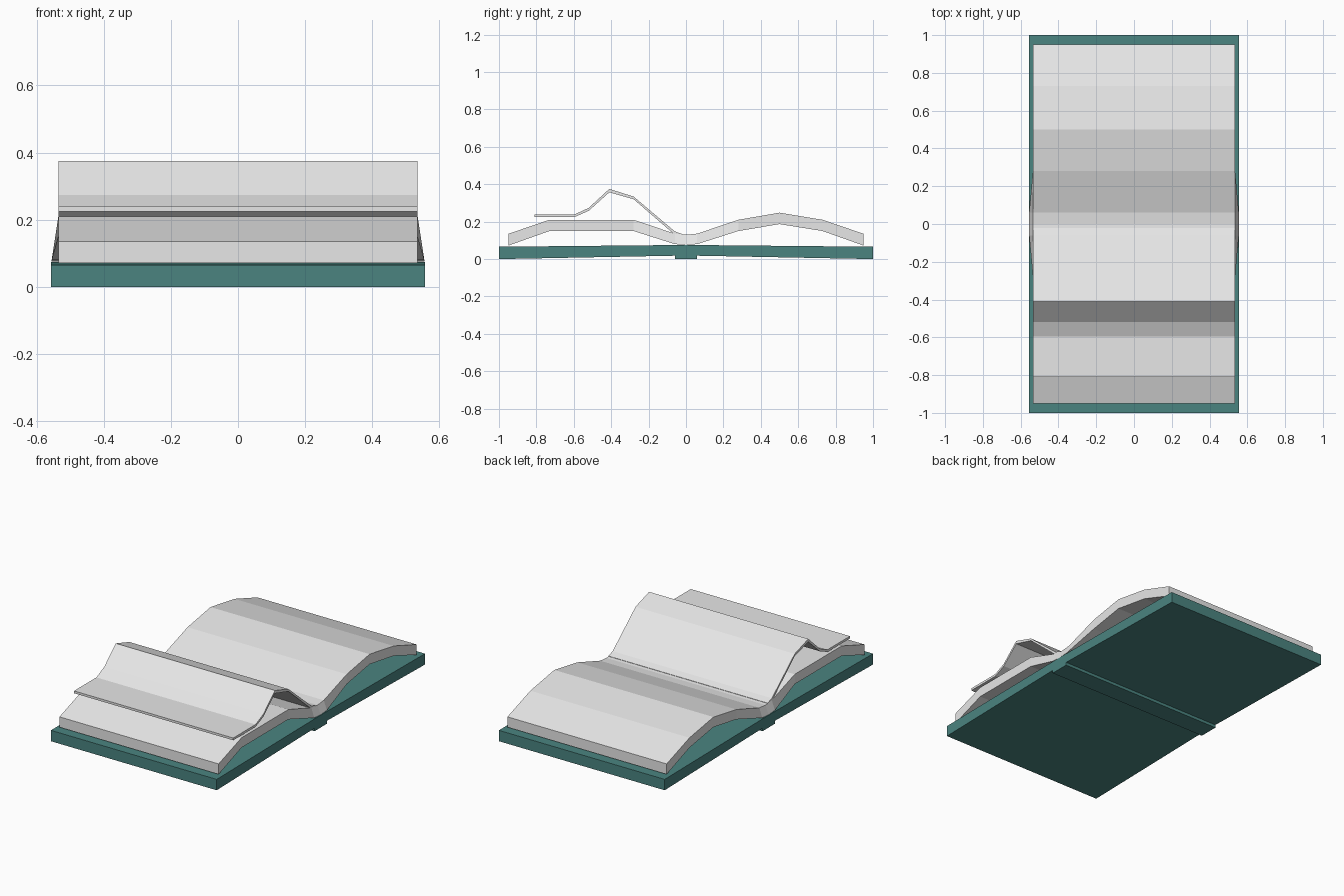
import bpy, bmesh

if "Cube" in bpy.data.objects:
    bpy.data.objects.remove(bpy.data.objects["Cube"])


def material(name, rgb):
    m = bpy.data.materials.new(name)
    m.diffuse_color = (*rgb, 1)
    m.use_nodes = True
    m.node_tree.nodes["Principled BSDF"].inputs["Base Color"].default_value = m.diffuse_color
    return m


TEAL = material("teal cover", (0.069, 0.23, 0.217))
PAPER = material("white paper", (0.8, 0.8, 0.8))


def strip(name, sections, half_top, mat):
    """Solid strip along y; each section is (y, top z, bottom z, bottom half width)."""
    bm = bmesh.new()
    rings = []
    for y, top, bottom, half_bottom in sections:
        rings.append([bm.verts.new(p) for p in (
            (-half_bottom, y, bottom), (half_bottom, y, bottom),
            (half_top, y, top), (-half_top, y, top))])
    for a, b in zip(rings, rings[1:]):
        for i in range(4):
            j = (i + 1) % 4
            bm.faces.new((a[i], a[j], b[j], b[i]))
    bm.faces.new(rings[0])
    bm.faces.new(rings[-1])
    bmesh.ops.recalc_face_normals(bm, faces=bm.faces)
    mesh = bpy.data.meshes.new(name)
    bm.to_mesh(mesh)
    bm.free()
    mesh.materials.append(mat)
    obj = bpy.data.objects.new(name, mesh)
    bpy.context.collection.objects.link(obj)
    return obj


# Cover boards, rising slightly towards the spine
W = 0.557
for side, label in ((-1, "front"), (1, "back")):
    strip(label + "_cover_board",
          [(side * 1.0, 0.066, 0.0, W), (side * 0.06, 0.075, 0.018, W)], W, TEAL)

# Spine, standing a little below the boards
strip("spine", [(-0.06, 0.075, 0.0, W), (0.06, 0.075, 0.0, W)], W, TEAL)

# Arched page block, flaring out at its base near the spine
P = 0.535
strip("page_block", [
    (-0.95, 0.135, 0.072, P), (-0.73, 0.21, 0.15, P), (-0.28, 0.21, 0.15, P),
    (-0.06, 0.136, 0.08, 0.555), (0.0, 0.13, 0.076, 0.555), (0.06, 0.136, 0.08, 0.555),
    (0.28, 0.21, 0.15, P), (0.50, 0.248, 0.187, P), (0.73, 0.21, 0.15, P),
    (0.95, 0.135, 0.072, P)], P, PAPER)

# Loose page curling over
strip("turning_page", [
    (-0.81, 0.239, 0.225, P), (-0.595, 0.239, 0.225, P), (-0.52, 0.274, 0.258, P),
    (-0.41, 0.375, 0.357, P), (-0.28, 0.334, 0.32, P), (-0.06, 0.148, 0.13, P),
    (-0.02, 0.134, 0.12, P)], P, PAPER)
